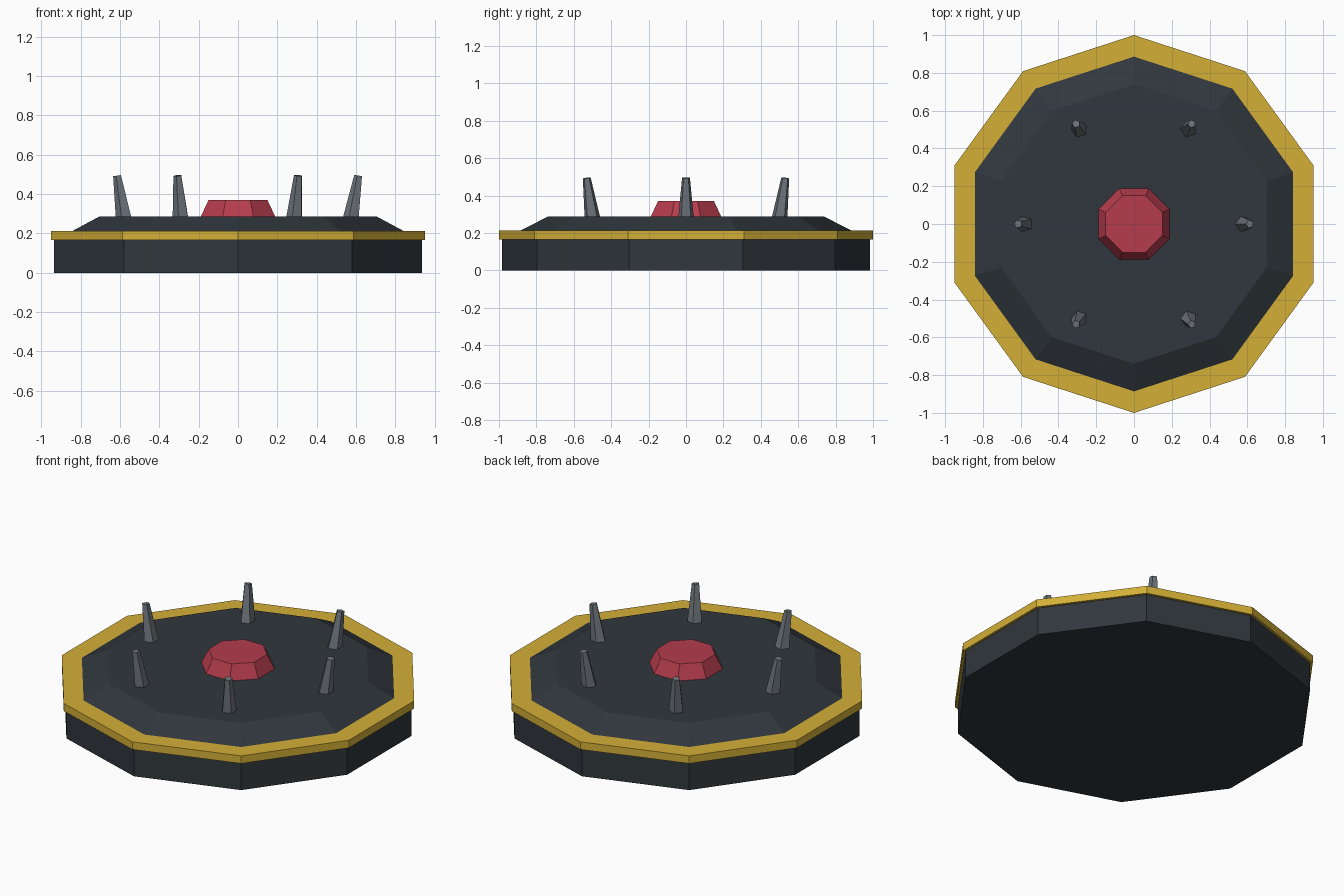
import bpy
from math import pi, sin, cos, radians
from mathutils import Matrix, Vector

cube = bpy.data.objects.get("Cube")
if cube:
    bpy.data.objects.remove(cube, do_unlink=True)


def material(name, hex_code):
    """Flat material from an sRGB hex colour."""
    def linear(c):
        return c / 12.92 if c < 0.04045 else ((c + 0.055) / 1.055) ** 2.4
    rgb = [linear(int(hex_code[i:i + 2], 16) / 255) for i in (0, 2, 4)]
    mat = bpy.data.materials.new(name)
    mat.use_nodes = True
    mat.diffuse_color = (*rgb, 1)
    bsdf = mat.node_tree.nodes["Principled BSDF"]
    bsdf.inputs["Base Color"].default_value = (*rgb, 1)
    bsdf.inputs["Roughness"].default_value = 0.8
    return mat


def frustum(name, mat, sides, r_low, r_high, z_low, z_high, turn):
    """Flat-sided tapered prism with one corner at the angle turn."""
    corners = [turn + 2 * pi * i / sides for i in range(sides)]
    verts = [(r * cos(a), r * sin(a), z)
             for r, z in ((r_low, z_low), (r_high, z_high)) for a in corners]
    faces = [tuple(reversed(range(sides))), tuple(range(sides, 2 * sides))]
    for i in range(sides):
        j = (i + 1) % sides
        faces.append((i, j, sides + j, sides + i))
    mesh = bpy.data.meshes.new(name)
    mesh.from_pydata(verts, [], faces)
    mesh.materials.append(mat)
    obj = bpy.data.objects.new(name, mesh)
    bpy.context.collection.objects.link(obj)
    return obj


charcoal = material("charcoal", "30373d")
gold = material("gold", "d4af37")
red = material("red", "b53c4d")
steel = material("steel_grey", "6d757c")

# Ten-sided body, trim band and sloped lid
frustum("base", charcoal, 10, 0.985, 0.985, 0, 0.166, pi / 2)
frustum("trim_band", gold, 10, 1, 1, 0.166, 0.212, pi / 2)
frustum("lid", charcoal, 10, 0.886, 0.74, 0.212, 0.287, pi / 2)

# Central gem
frustum("gem", red, 8, 0.205, 0.162, 0.285, 0.37, pi / 8)

# Ring of five-sided spikes leaning outward
TILT = radians(9.2)
for i in range(6):
    a = i * pi / 3
    spike = frustum(f"spike_{i + 1}", steel, 5, 0.044, 0.022, -0.01, 0.212, pi)
    axis = Vector((-sin(a), cos(a), 0))
    spike.data.transform(Matrix.Translation((0.579 * cos(a), 0.579 * sin(a), 0.285))
                         @ Matrix.Rotation(TILT, 4, axis))
